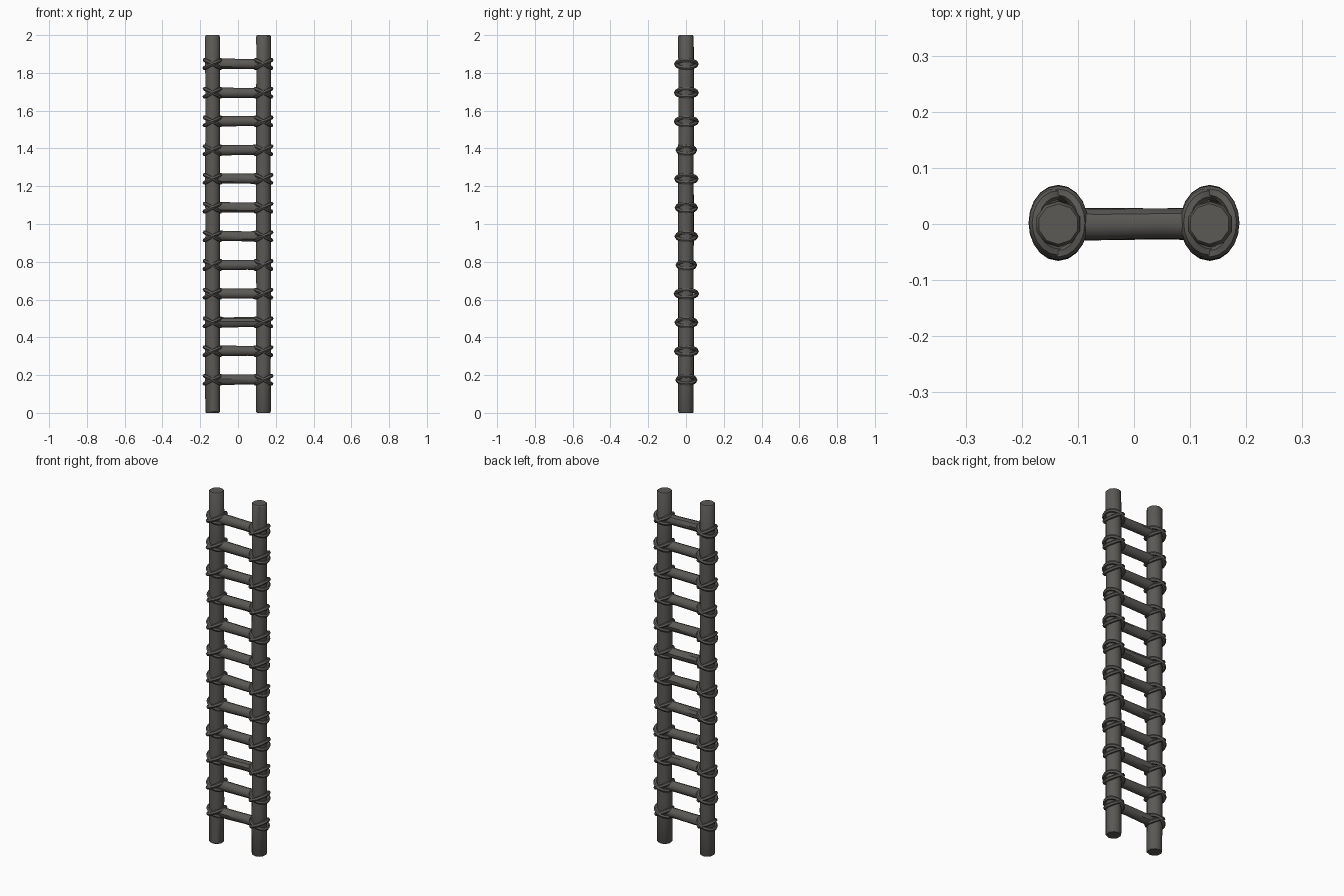
import bpy
import bmesh
import math
import random
from mathutils import Matrix, Vector

random.seed(4)
cube = bpy.data.objects.get("Cube")
if cube:
    bpy.data.objects.remove(cube)

RAIL_X = 0.135
RUNG_COUNT = 12
FIRST_RUNG, RUNG_STEP = 0.175, 0.152


def make_material(name, color):
    mat = bpy.data.materials.new(name)
    mat.use_nodes = True
    mat.diffuse_color = color
    mat.node_tree.nodes["Principled BSDF"].inputs["Base Color"].default_value = color
    return mat


wood = make_material("weathered grey wood", (0.105, 0.1, 0.093, 1))


def finish(bm, name, angle):
    bmesh.ops.recalc_face_normals(bm, faces=bm.faces)
    mesh = bpy.data.meshes.new(name)
    bm.to_mesh(mesh)
    bm.free()
    mesh.materials.append(wood)
    obj = bpy.data.objects.new(name, mesh)
    bpy.context.collection.objects.link(obj)
    bpy.ops.object.select_all(action="DESELECT")
    obj.select_set(True)
    bpy.context.view_layer.objects.active = obj
    bpy.ops.object.shade_smooth_by_angle(angle=math.radians(angle))
    return obj


def make_pole(name, stations, sides, matrix, wobble):
    """Skin rings of (height, radius) along local z, with slight hand-cut wobble."""
    bm = bmesh.new()
    rings = []
    for height, radius in stations:
        dx, dy = (random.uniform(-wobble, wobble) for _ in range(2))
        ring = []
        for i in range(sides):
            a = math.tau * (i + 0.5) / sides
            ring.append(bm.verts.new(matrix @ Vector(
                (radius * math.cos(a) + dx, radius * math.sin(a) + dy, height))))
        rings.append(ring)
    for low, high in zip(rings, rings[1:]):
        for i in range(sides):
            j = (i + 1) % sides
            bm.faces.new((low[i], low[j], high[j], high[i]))
    bm.faces.new(rings[0][::-1])
    bm.faces.new(rings[-1])
    return finish(bm, name, 40)


def add_loop(bm, center, rx, ry, rise, tube, around=20, sides=6):
    """Oval rope loop around a rail, tilted so that it rises along x."""
    rings = []
    for i in range(around):
        a = math.tau * i / around
        c, s = math.cos(a), math.sin(a)
        mid = center + Vector((rx * c, ry * s, rise * c))
        out = Vector((c / rx, s / ry, 0)).normalized()
        ring = []
        for k in range(sides):
            b = math.tau * k / sides
            ring.append(bm.verts.new(
                mid + out * tube * math.cos(b) + Vector((0, 0, tube * math.sin(b)))))
        rings.append(ring)
    for i in range(around):
        this, following = rings[i], rings[(i + 1) % around]
        for k in range(sides):
            m = (k + 1) % sides
            bm.faces.new((this[k], following[k], following[m], this[m]))


# Upright rails with narrow chamfered ends
for side, sign in (("left", 1), ("right", -1)):
    stations = [(0, 0.036), (0.007, 0.041)]
    stations += [(0.25 * i, 0.041) for i in range(1, 8)]
    stations += [(1.993, 0.041), (2, 0.036)]
    make_pole(side + "_rail", stations, 10,
              Matrix.Translation((sign * RAIL_X, 0, 0)), 0.001)

# Rungs and the crossed lashings at both of their ends
for n in range(RUNG_COUNT):
    z = FIRST_RUNG + n * RUNG_STEP
    lie_along_x = Matrix.Translation((0, 0, z)) @ Matrix.Rotation(math.pi / 2, 4, "Y")
    make_pole(f"rung_{n + 1}",
              [(-0.15, 0.029), (-0.06, 0.028), (0.05, 0.027), (0.15, 0.029)],
              9, lie_along_x, 0.0015)
    depth = 0.055 - 0.006 * (n % 4 == 0) + random.uniform(-0.004, 0.002)
    for side, sign in (("left", 1), ("right", -1)):
        bm = bmesh.new()
        center = Vector((sign * RAIL_X, 0.002, z))
        add_loop(bm, center, 0.042, depth, 0.021, 0.011)
        add_loop(bm, center, 0.041, depth - 0.003, -0.021, 0.011)
        finish(bm, f"{side}_lashing_{n + 1}", 50)
